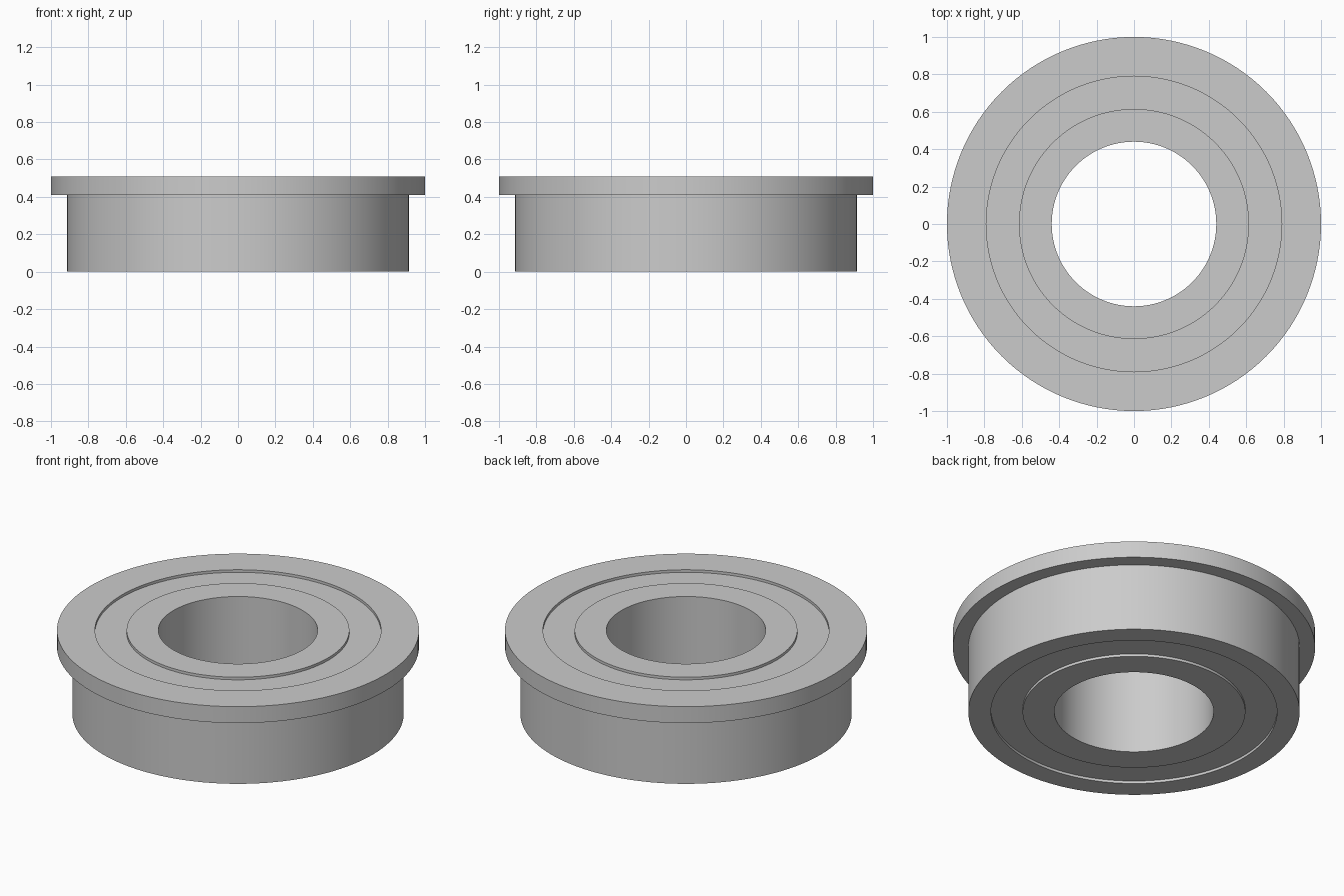
import bpy, bmesh
from math import cos, sin, tau, radians

cube = bpy.data.objects.get("Cube")
if cube:
    bpy.data.objects.remove(cube, do_unlink=True)

SEGMENTS = 128
HEIGHT, FLANGE_Z = 0.51, 0.41
BORE, INNER, OUTER, BODY, FLANGE = 0.44, 0.615, 0.79, 0.915, 1.0
RECESS = 0.016

steel = bpy.data.materials.new("steel grey")
steel.use_nodes = True
colour = (0.6, 0.6, 0.6, 1)
steel.diffuse_color = colour
steel.node_tree.nodes["Principled BSDF"].inputs["Base Color"].default_value = colour


def lathe(name, profile):
    """Revolve a closed (radius, z) profile around the z axis."""
    bm = bmesh.new()
    rings = []
    for i in range(SEGMENTS):
        a = tau * i / SEGMENTS
        rings.append([bm.verts.new((r * cos(a), r * sin(a), z)) for r, z in profile])
    n = len(profile)
    for i in range(SEGMENTS):
        here, there = rings[i], rings[(i + 1) % SEGMENTS]
        for j in range(n):
            k = (j + 1) % n
            bm.faces.new((here[j], there[j], there[k], here[k]))
    bmesh.ops.recalc_face_normals(bm, faces=bm.faces)
    mesh = bpy.data.meshes.new(name)
    bm.to_mesh(mesh)
    bm.free()
    mesh.materials.append(steel)
    obj = bpy.data.objects.new(name, mesh)
    bpy.context.collection.objects.link(obj)
    bpy.ops.object.select_all(action="DESELECT")
    obj.select_set(True)
    bpy.context.view_layer.objects.active = obj
    bpy.ops.object.shade_smooth_by_angle(angle=radians(30))


def tube(name, r0, r1, z0, z1):
    lathe(name, [(r0, z0), (r1, z0), (r1, z1), (r0, z1)])


# Inner race around the bore
tube("inner_ring", BORE, INNER, 0, HEIGHT)

# Recessed seal between the races, visible from both sides
tube("seal_ring", INNER, OUTER, RECESS, HEIGHT - RECESS)

# Outer race with the flange at its top
lathe("flanged_outer_ring", [
    (OUTER, 0), (BODY, 0), (BODY, FLANGE_Z),
    (FLANGE, FLANGE_Z), (FLANGE, HEIGHT), (OUTER, HEIGHT),
])
